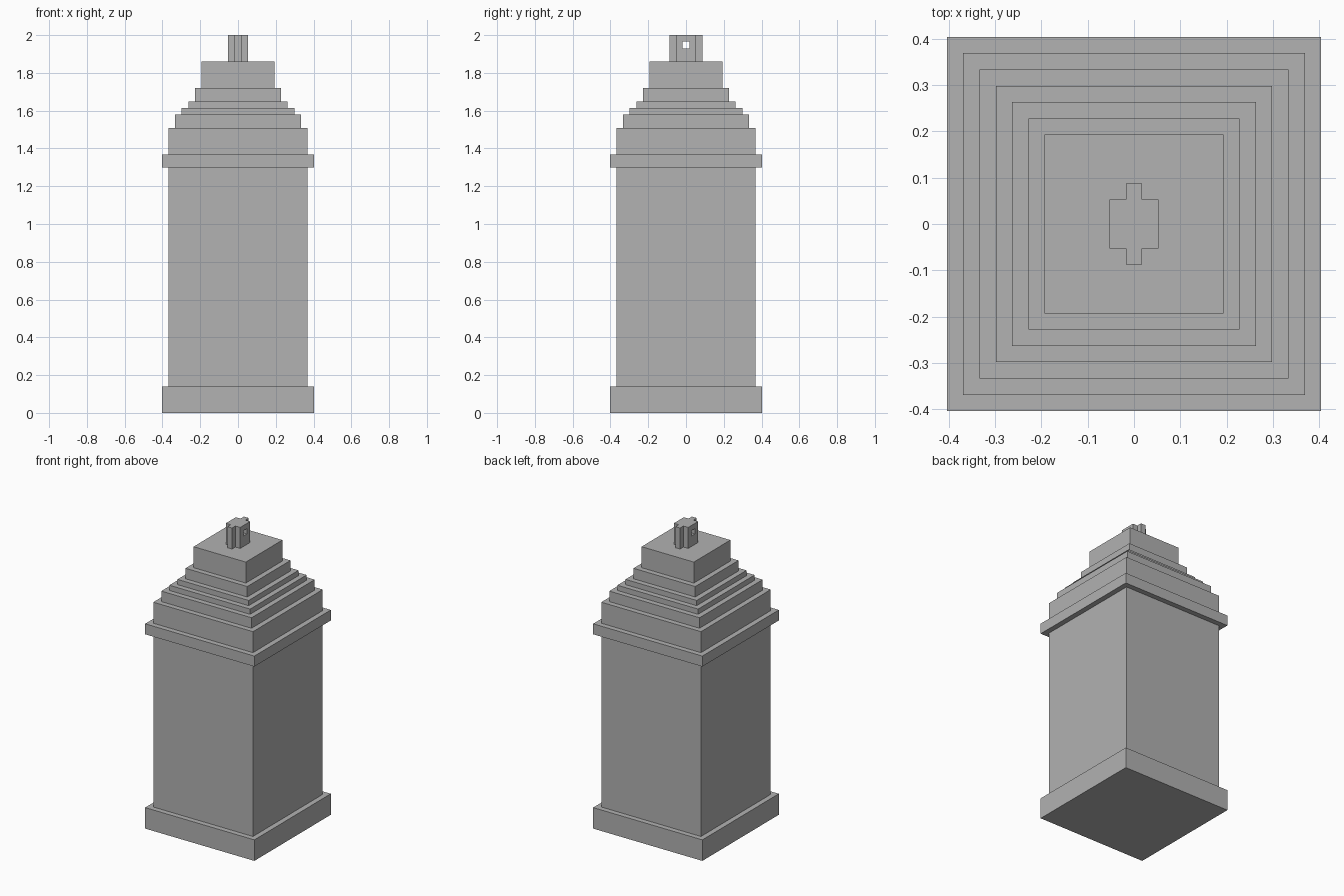
import bpy
import bmesh

default = bpy.data.objects.get("Cube")
if default:
    bpy.data.objects.remove(default, do_unlink=True)

U = 2 / 57  # every dimension is a whole number of these units

stone = bpy.data.materials.new("grey_stone")
stone.use_nodes = True
GREY = (0.445, 0.445, 0.445, 1)
stone.diffuse_color = GREY
stone.node_tree.nodes["Principled BSDF"].inputs["Base Color"].default_value = GREY


def prism(name, outline, bottom, top):
    """Extrude a plan outline, given in units, between two heights."""
    bm = bmesh.new()
    face = bm.faces.new([bm.verts.new((x * U, y * U, bottom * U)) for x, y in outline])
    up = bmesh.ops.extrude_face_region(bm, geom=[face], use_keep_orig=True)["geom"]
    verts = [g for g in up if isinstance(g, bmesh.types.BMVert)]
    bmesh.ops.translate(bm, verts=verts, vec=(0, 0, (top - bottom) * U))
    bmesh.ops.recalc_face_normals(bm, faces=bm.faces)
    mesh = bpy.data.meshes.new(name)
    bm.to_mesh(mesh)
    bm.free()
    mesh.materials.append(stone)
    obj = bpy.data.objects.new(name, mesh)
    bpy.context.collection.objects.link(obj)
    return obj


def rectangle(width, depth):
    x, y = width / 2, depth / 2
    return [(-x, -y), (x, -y), (x, y), (-x, y)]


# Square tiers from the ground up: name, width, height
tiers = [
    ("base_plinth", 23, 4),
    ("main_shaft", 21, 33),
    ("cornice", 23, 2),
    ("roof_step_1", 21, 4),
    ("roof_step_2", 19, 2),
    ("roof_step_3", 17, 1),
    ("roof_step_4", 15, 1),
    ("roof_step_5", 13, 2),
    ("roof_cap", 11, 4),
]
z = 0
for name, width, height in tiers:
    prism(name, rectangle(width, width), z, z + height)
    z += height

# Finial: square core with a narrow rib on the front and back
half = [(0.5, -2.5), (0.5, -1.5), (1.5, -1.5), (1.5, 1.5), (0.5, 1.5), (0.5, 2.5)]
finial = prism("finial", half + [(-x, -y) for x, y in half], z, z + 4)

# Square hole through the finial from side to side
cutter = prism("finial_hole_cutter", rectangle(6, 1), z + 2, z + 3)
cutter.hide_render = True
hole = finial.modifiers.new("hole", "BOOLEAN")
hole.operation = "DIFFERENCE"
hole.solver = "EXACT"
hole.object = cutter
bpy.context.view_layer.objects.active = finial
bpy.ops.object.modifier_apply(modifier=hole.name)
bpy.data.objects.remove(cutter, do_unlink=True)
